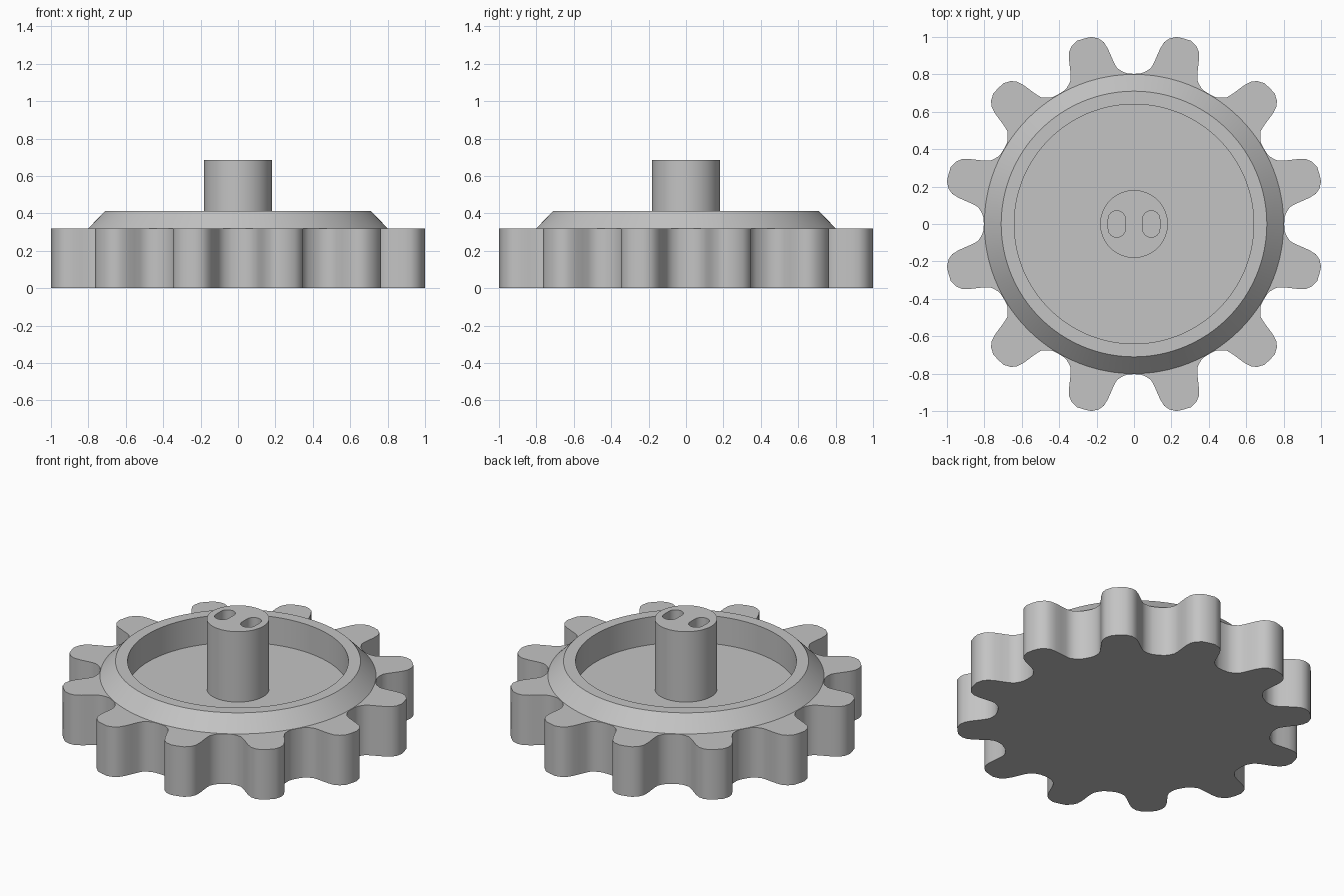
import bpy, bmesh
from math import sin, cos, pi, atan2, hypot, radians

cube = bpy.data.objects.get("Cube")
if cube:
    bpy.data.objects.remove(cube)

TEETH = 12
FLOOR_Z = 0.235
HUB_TOP = 0.685

grey = bpy.data.materials.new("plain_grey")
grey.use_nodes = True
grey.diffuse_color = (0.55, 0.55, 0.55, 1)
grey.node_tree.nodes["Principled BSDF"].inputs["Base Color"].default_value = grey.diffuse_color


def finish(obj):
    """Give the part its colour and smooth its curved walls."""
    obj.data.materials.clear()
    obj.data.materials.append(grey)
    bpy.ops.object.select_all(action='DESELECT')
    obj.select_set(True)
    bpy.context.view_layer.objects.active = obj
    bpy.ops.object.shade_smooth_by_angle(angle=radians(32))


# Half a tooth from tip centre to valley centre: (radial, sideways)
half_tooth = [(1.027, 0), (1.025, .04), (1.006, .075), (.98, .096),
              (.94, .108), (.90, .114), (.86, .12), (.83, .128),
              (.812, .143), (.797, .158), (.785, .178), (.7756, .2078)]
half_polar = [(hypot(u, v), atan2(v, u)) for u, v in half_tooth]
tooth_polar = [(r, -a) for r, a in half_polar[-2:0:-1]] + half_polar
outline = [(r, a + (k + 0.5) * 2 * pi / TEETH)
           for k in range(TEETH) for r, a in tooth_polar]

# Toothed dish: rings stacked from the underside up over the rim to the floor
bm = bmesh.new()


def add_ring(z, radius=None):
    return [bm.verts.new(((radius or r) * cos(a), (radius or r) * sin(a), z))
            for r, a in outline]


rings = [add_ring(0), add_ring(0.32), add_ring(0.32, 0.80),
         add_ring(0.413, 0.71), add_ring(0.413, 0.64), add_ring(FLOOR_Z, 0.64)]
count = len(outline)
for low, high in zip(rings, rings[1:]):
    for i in range(count):
        j = (i + 1) % count
        bm.faces.new((low[i], low[j], high[j], high[i]))
bm.faces.new(rings[0][::-1])
bm.faces.new(rings[-1])
mesh = bpy.data.meshes.new("toothed_dish")
bm.to_mesh(mesh)
bm.free()
dish = bpy.data.objects.new("toothed_dish", mesh)
bpy.context.collection.objects.link(dish)
finish(dish)

# Hub: a filled circle with two slot holes, extruded up from the dish floor
curve = bpy.data.curves.new("slotted_hub", 'CURVE')
curve.dimensions = '2D'
curve.fill_mode = 'BOTH'


def add_loop(points):
    spline = curve.splines.new('POLY')
    spline.points.add(len(points) - 1)
    for p, (x, y) in zip(spline.points, points):
        p.co = (x, y, 0, 1)
    spline.use_cyclic_u = True


def arc(cx, cy, radius, start, end, steps):
    angles = [start + (end - start) * i / steps for i in range(steps + 1)]
    return [(cx + radius * cos(a), cy + radius * sin(a)) for a in angles]


add_loop(arc(0, 0, 0.181, 0, 2 * pi, 64)[:-1])
for side in (-1, 1):
    x = side * 0.092
    add_loop(arc(x, 0.025, 0.046, 0, pi, 12) + arc(x, -0.025, 0.046, pi, 2 * pi, 12))

bottom = FLOOR_Z - 0.03
curve.extrude = (HUB_TOP - bottom) / 2
hub = bpy.data.objects.new("slotted_hub", curve)
hub.location.z = (HUB_TOP + bottom) / 2
bpy.context.collection.objects.link(hub)
bpy.ops.object.select_all(action='DESELECT')
hub.select_set(True)
bpy.context.view_layer.objects.active = hub
bpy.ops.object.convert(target='MESH')
finish(bpy.context.view_layer.objects.active)
